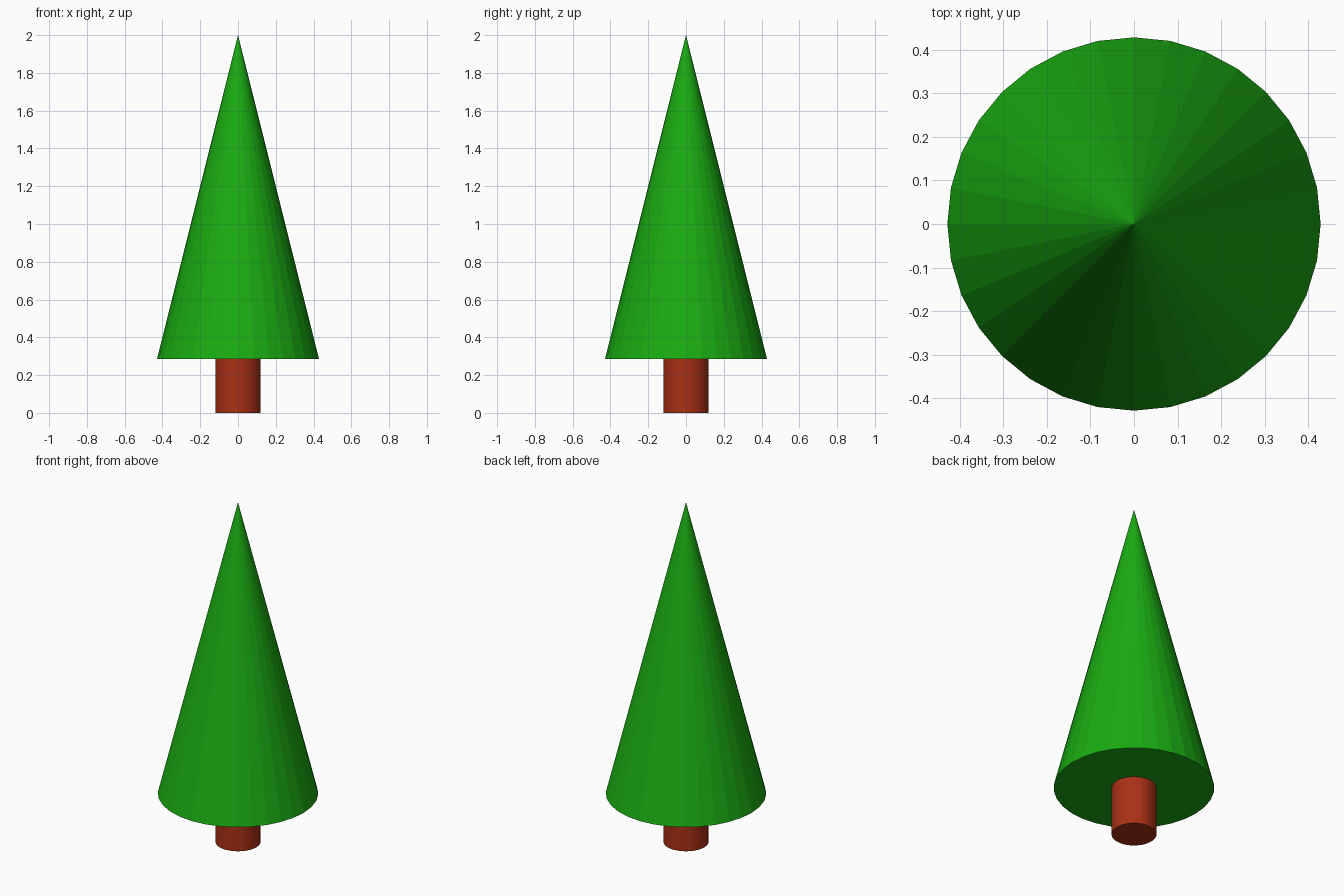
import bpy

if "Cube" in bpy.data.objects:
    bpy.data.objects.remove(bpy.data.objects["Cube"])

SIDES = 32
BASE = 2 / 7      # height where the foliage starts
TOP = 2.0


def paint(obj, name, color):
    mat = bpy.data.materials.new(name)
    mat.diffuse_color = (*color, 1)
    mat.use_nodes = True
    mat.node_tree.nodes["Principled BSDF"].inputs["Base Color"].default_value = mat.diffuse_color
    obj.data.materials.append(mat)


# Trunk
bpy.ops.mesh.primitive_cylinder_add(vertices=SIDES, radius=0.12, depth=BASE,
                                    location=(0, 0, BASE / 2))
trunk = bpy.context.object
trunk.name = "trunk"
paint(trunk, "bark", (0.40, 0.03, 0.008))

# Foliage cone
bpy.ops.mesh.primitive_cone_add(vertices=SIDES, radius1=3 / 7, radius2=0,
                                depth=TOP - BASE,
                                location=(0, 0, (TOP + BASE) / 2))
foliage = bpy.context.object
foliage.name = "foliage"
paint(foliage, "needles", (0.01, 0.41, 0.006))
